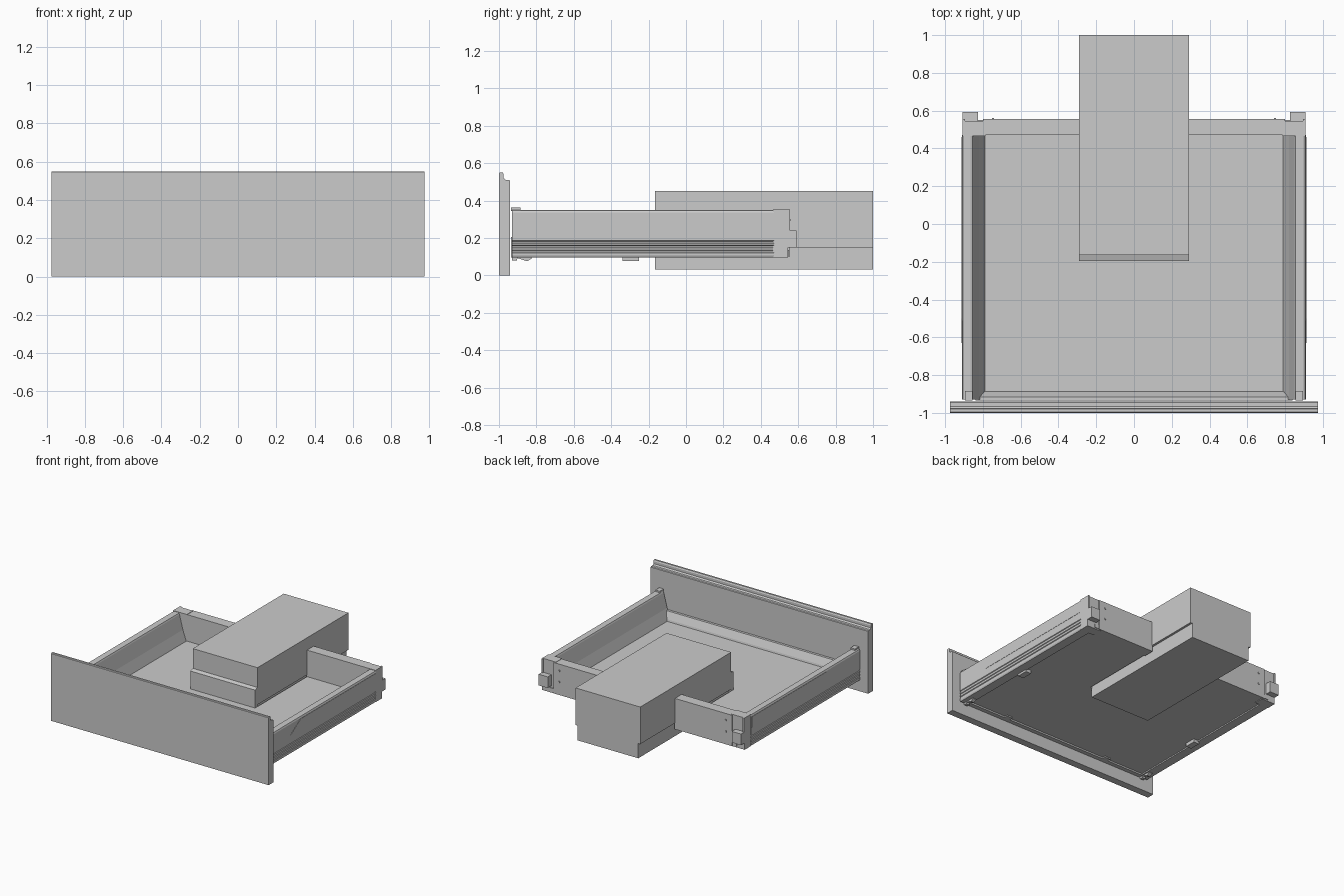
import bpy, bmesh
from mathutils import Vector


def prism(name, pts, axis, lo, hi):
    """Extrude a closed 2D profile along an axis (x: pts are y,z / y: x,z / z: x,y)."""
    def place(p, t):
        a, b = p
        return {'x': (t, a, b), 'y': (a, t, b), 'z': (a, b, t)}[axis]
    bm = bmesh.new()
    low = [bm.verts.new(place(p, lo)) for p in pts]
    high = [bm.verts.new(place(p, hi)) for p in pts]
    bm.faces.new(low)
    bm.faces.new(high)
    n = len(pts)
    for i in range(n):
        bm.faces.new((low[i], low[(i + 1) % n], high[(i + 1) % n], high[i]))
    bmesh.ops.recalc_face_normals(bm, faces=bm.faces)
    me = bpy.data.meshes.new(name)
    bm.to_mesh(me)
    bm.free()
    ob = bpy.data.objects.new(name, me)
    bpy.context.collection.objects.link(ob)
    return ob


def box(name, x, y, z):
    return prism(name, [(x[0], y[0]), (x[1], y[0]), (x[1], y[1]), (x[0], y[1])], 'z', *z)


def mirror(ob):
    ob.modifiers.new("mirror", 'MIRROR').use_axis = (True, False, False)
    return ob


# front panel with finger-grip moulding along the top
prism("front_panel", [(-1, 0), (-0.94, 0), (-0.94, 0.505), (-0.945, 0.51), (-0.965, 0.51),
                      (-0.975, 0.52), (-0.975, 0.54), (-0.98, 0.55), (-0.995, 0.55),
                      (-1, 0.545)], 'x', -0.975, 0.975)

# base panel with a cutout around the plumbing box
prism("base_panel", [(-0.84, -0.93), (0.84, -0.93), (0.84, 0.55), (0.29, 0.55), (0.29, -0.19),
                     (-0.29, -0.19), (-0.29, 0.55), (-0.84, 0.55)], 'z', 0.105, 0.135)

# side walls: ribbed outside, sloped inside, lip below the base
side = [(0.905, 0.095), (0.91, 0.105)]
for z in (0.12, 0.145, 0.17):
    side += [(0.91, z), (0.905, z + 0.004), (0.905, z + 0.012), (0.91, z + 0.016)]
side += [(0.91, 0.335), (0.905, 0.346), (0.895, 0.35), (0.865, 0.35), (0.855, 0.346),
         (0.85, 0.335), (0.82, 0.22), (0.79, 0.135), (0.79, 0.12), (0.83, 0.11), (0.83, 0.095)]
mirror(prism("side_wall", side, 'y', -0.93, 0.47))

# slanted trim strip on the outside of each side wall
mirror(prism("side_trim", [(-0.63, 0.245), (0.46, 0.245), (0.46, 0.33), (-0.5, 0.33)],
             'x', 0.905, 0.912))

# low sloped wall behind the front panel
prism("front_inner_wall", [(-0.935, 0.095), (-0.9, 0.095), (-0.885, 0.13), (-0.89, 0.15),
                           (-0.915, 0.205), (-0.935, 0.205)], 'x', -0.84, 0.84)

# back panel, one half on each side of the plumbing box
mirror(box("back_panel", (0.285, 0.80), (0.47, 0.555), (0.10, 0.35)))

# rear corner brackets and hooks
mirror(box("rear_bracket", (0.785, 0.908), (0.465, 0.545), (0.095, 0.353)))
mirror(box("rear_bracket_flange", (0.895, 0.908), (0.54, 0.555), (0.24, 0.353)))
mirror(box("rear_hook", (0.825, 0.908), (0.54, 0.592), (0.15, 0.24)))
for z in (0.2, 0.29):
    mirror(box("rear_screw", (0.74, 0.752), (0.55, 0.56), (z, z + 0.012)))

# small clips at the front corners and under the sides
mirror(box("front_top_clip", (0.855, 0.895), (-0.935, -0.885), (0.345, 0.362)))
mirror(prism("front_lower_clip", [(-0.93, 0.08), (-0.905, 0.08), (-0.9, 0.092), (-0.85, 0.075),
                                  (-0.825, 0.09), (-0.825, 0.11), (-0.93, 0.11)],
             'x', 0.84, 0.87))
mirror(box("runner_clip", (0.79, 0.84), (-0.34, -0.25), (0.078, 0.11)))
mirror(box("base_clip", (0.45, 0.5), (-0.9, -0.87), (0.095, 0.11)))

# plumbing clearance box: wide top, slightly narrower foot
box("clearance_box_top", (-0.29, 0.29), (-0.165, 1.0), (0.15, 0.45))
box("clearance_box_foot", (-0.272, 0.272), (-0.165, 1.0), (0.03, 0.15))

# collar on the front of the clearance box, bevelled on top
prism("box_collar", [(-0.196, 0.105), (-0.196, 0.28), (-0.165, 0.29), (-0.16, 0.29),
                     (-0.16, 0.105)], 'x', -0.29, 0.29)
